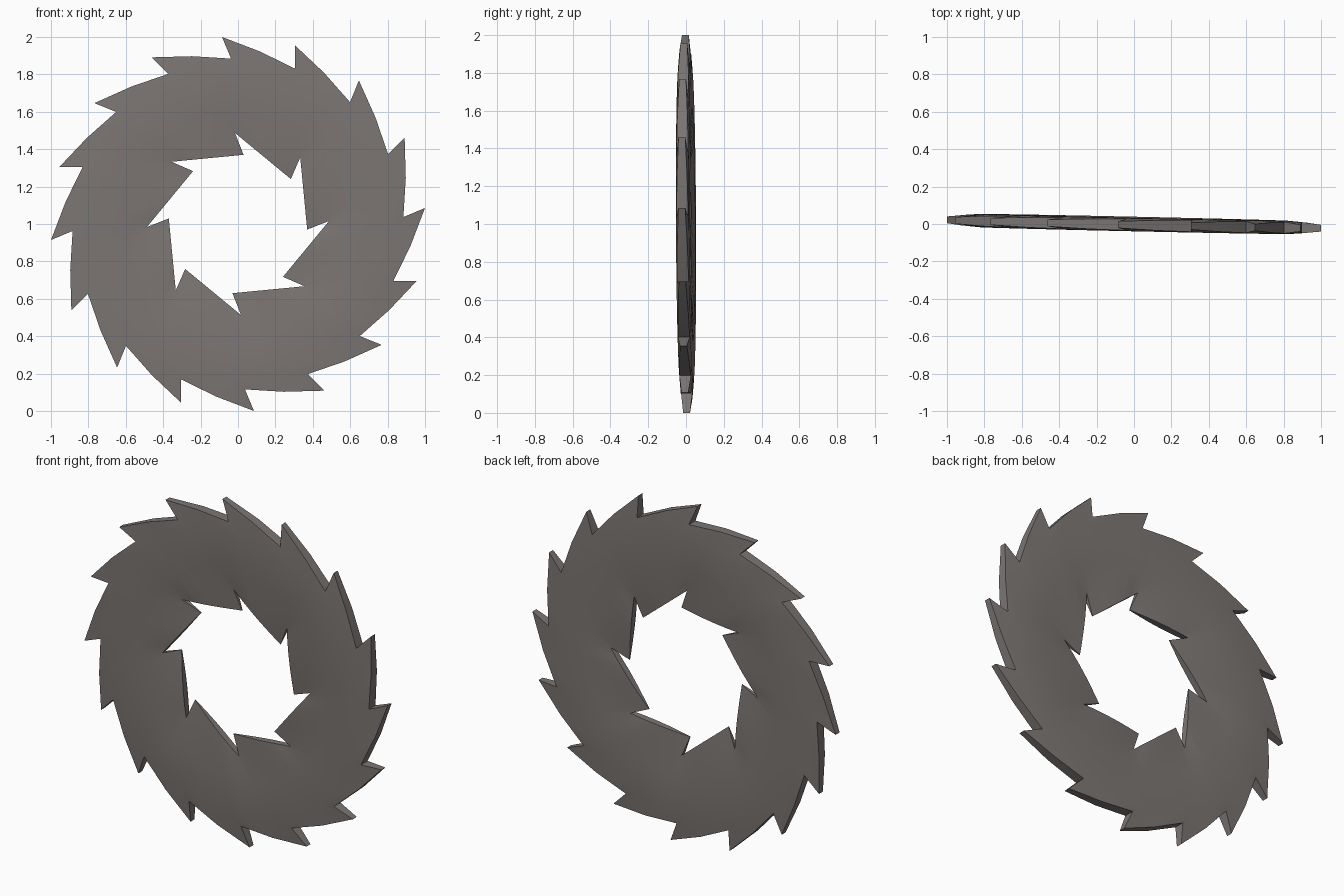
import bpy, bmesh, math

if "Cube" in bpy.data.objects:
    bpy.data.objects.remove(bpy.data.objects["Cube"])

N = 48  # points in every loop around the ring


def polar(r, deg):
    a = math.radians(deg)
    return (r * math.cos(a), r * math.sin(a))


# each loop is a list of (x, z, half thickness)
outer, inner = [], []

# 16 undercut saw teeth outside: valley, middle of back, tip
for k in range(16):
    for r, a, h in ((0.885, 2.4, 0.031), (0.93, 15.3, 0.027), (1.0035, 27.4, 0.018)):
        outer.append((*polar(r, a + 22.5 * k), h))

# 8 undercut saw teeth inside: straight long edge from thin tip to notch
for k in range(8):
    p = polar(0.371, -4.6 + 45 * k)
    q = polar(0.487, 46.9 + 45 * k)
    for i in range(6):
        t = i / 5
        h = 0.002 + 0.018 * math.sin(math.pi * min(t * 0.75, 1))
        inner.append((p[0] + (q[0] - p[0]) * t, p[1] + (q[1] - p[1]) * t, h))

# body rings between the toothed edges
ring_out = [(*polar(0.83, 5 + 7.5 * i), 0.035) for i in range(N)]
ring_in = [(*polar(0.62, 10 + 7.5 * i), 0.036) for i in range(N)]

bm = bmesh.new()


def add_loop(pts, side):
    # the whole disc leans very slightly
    return [bm.verts.new((x, -0.022 * x - 0.005 * z + side * h, 1 + z)) for x, z, h in pts]


def strip(a, b, flip):
    # triangles between two loops; the diagonal runs a[i] to b[i + 1]
    for i in range(N):
        j = (i + 1) % N
        for tri in ((a[i], b[i], b[j]), (a[i], b[j], a[j])):
            bm.faces.new(tri[::-1] if flip else tri).smooth = True


edges = []
for side in (-1, 1):
    o, ro, ri, i_ = [add_loop(p, side) for p in (outer, ring_out, ring_in, inner)]
    strip(ro, o, side > 0)
    strip(ri, ro, side > 0)
    strip(i_, ri, side > 0)
    edges.append((o, i_))

# rim walls joining front and back
for n in (0, 1):
    f, b = edges[0][n], edges[1][n]
    for i in range(N):
        j = (i + 1) % N
        bm.faces.new((f[i], b[i], b[j], f[j]))
bmesh.ops.recalc_face_normals(bm, faces=bm.faces[:])

mesh = bpy.data.meshes.new("saw_ring")
bm.to_mesh(mesh)
bm.free()
mat = bpy.data.materials.new("warm grey steel")
mat.diffuse_color = (0.2, 0.181, 0.17, 1)
mat.use_nodes = True
mat.node_tree.nodes["Principled BSDF"].inputs["Base Color"].default_value = mat.diffuse_color
mesh.materials.append(mat)
obj = bpy.data.objects.new("saw_ring", mesh)
bpy.context.collection.objects.link(obj)
bpy.context.view_layer.objects.active = obj
obj.select_set(True)
bpy.ops.object.shade_smooth_by_angle(angle=math.radians(35))
